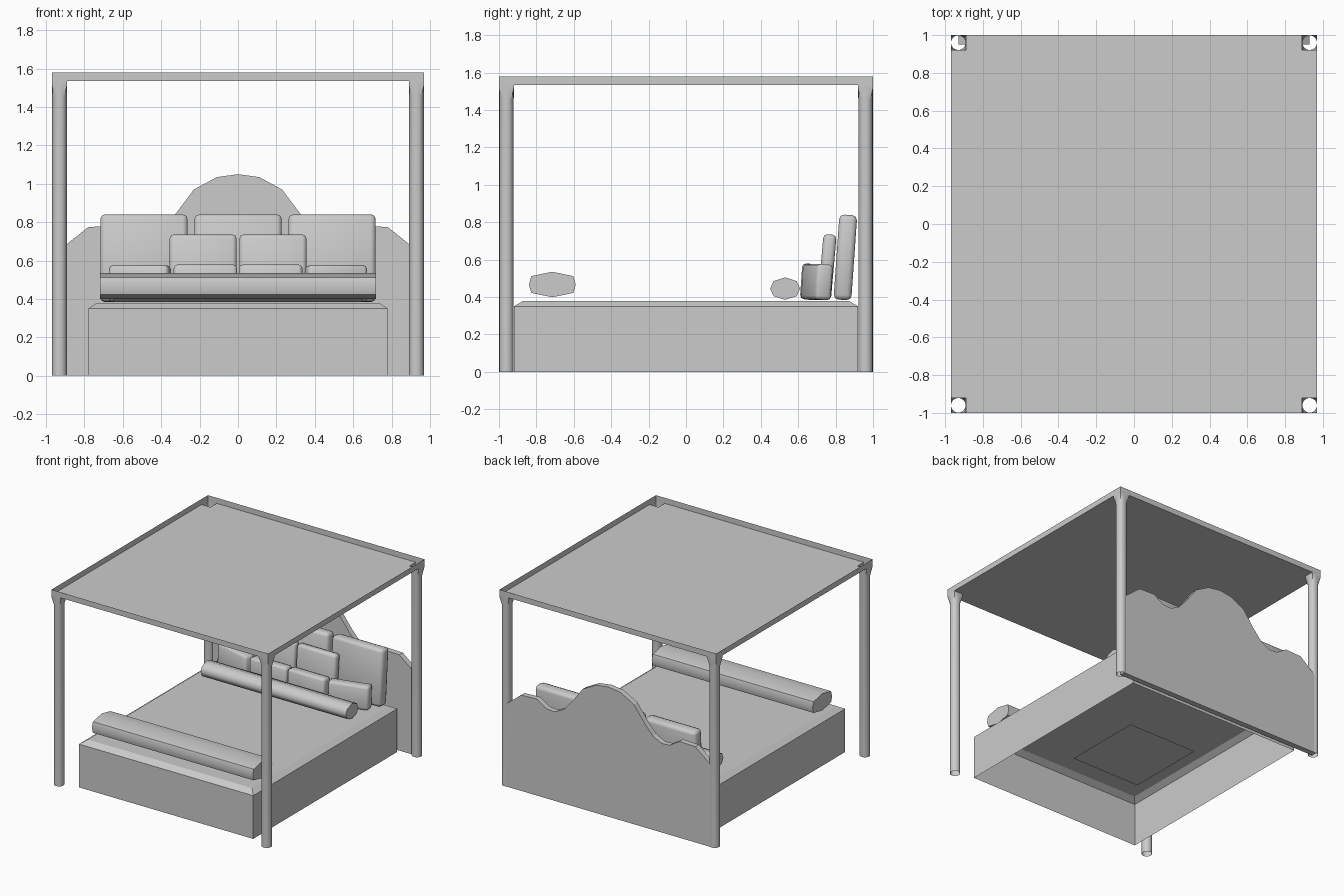
import bpy, bmesh
from math import cos, sin, pi, radians

if "Cube" in bpy.data.objects:
    bpy.data.objects.remove(bpy.data.objects["Cube"])


def finish(name, bm, smooth=None, fix=True):
    if fix:
        bmesh.ops.recalc_face_normals(bm, faces=bm.faces)
    me = bpy.data.meshes.new(name)
    bm.to_mesh(me)
    bm.free()
    ob = bpy.data.objects.new(name, me)
    bpy.context.collection.objects.link(ob)
    if smooth:
        bpy.ops.object.select_all(action='DESELECT')
        ob.select_set(True)
        bpy.context.view_layer.objects.active = ob
        bpy.ops.object.shade_smooth_by_angle(angle=radians(smooth))
    return ob


def loft(bm, rings, caps=True):
    """Skin a list of closed point rings."""
    vs = [[bm.verts.new(p) for p in r] for r in rings]
    n = len(vs[0])
    for a, b in zip(vs, vs[1:]):
        for i in range(n):
            j = (i + 1) % n
            bm.faces.new((a[i], a[j], b[j], b[i]))
    if caps:
        bm.faces.new(vs[0])
        bm.faces.new(vs[-1])
    return vs


def rect(x, y, z):
    return [(-x, -y, z), (x, -y, z), (x, y, z), (-x, y, z)]


# Mattress block, open underneath, with a chamfered top edge
bm = bmesh.new()
v = loft(bm, [rect(.78, .92, 0), rect(.78, .92, .35), rect(.735, .87, .38)], caps=False)
bm.faces.new(v[-1])
finish("mattress_base", bm)

# Small panel under the bed
bm = bmesh.new()
bm.faces.new([bm.verts.new(p) for p in reversed(rect(.31, .33, .08))])
finish("under_panel", bm, fix=False)

# Headboard with a scalloped outline
half = [(.11, 1.035), (.23, .97), (.32, .85), (.40, .76), (.48, .72), (.55, .725),
        (.64, .78), (.78, .775), (.93, .655), (.93, 0)]
outline = [(-x, z) for x, z in reversed(half)] + [(0, 1.05)] + half
bm = bmesh.new()
loft(bm, [[(x, y, z) for x, z in outline] for y in (.95, .995)])
finish("headboard", bm)

# Four hollow posts, round tube flaring to a square head
N = 16


def post_ring(cx, cy, z, square):
    pts = []
    for i in range(N):
        c, s = cos(2 * pi * i / N), sin(2 * pi * i / N)
        r = .04 / max(abs(c), abs(s)) if square else .039
        pts.append((cx + r * c, cy + r * s, z))
    return pts


for sx in (-1, 1):
    for sy in (-1, 1):
        bm = bmesh.new()
        cx, cy = sx * .93, sy * .96
        loft(bm, [post_ring(cx, cy, 0, False), post_ring(cx, cy, 1.46, False),
                  post_ring(cx, cy, 1.52, True), post_ring(cx, cy, 1.535, True)], caps=False)
        finish("%s_%s_post" % ("front" if sy < 0 else "back", "left" if sx < 0 else "right"), bm, 40)

# Canopy sheet notched at the posts
a, b, c, d = .97, .89, 1.0, .92
bm = bmesh.new()
sheet = [(-b, -c), (b, -c), (b, -d), (a, -d), (a, d), (b, d),
         (b, c), (-b, c), (-b, d), (-a, d), (-a, -d), (-b, -d)]
bm.faces.new([bm.verts.new((x, y, 1.535)) for x, y in sheet])
finish("canopy_sheet", bm, fix=False)

# Thin canopy rim
bm = bmesh.new()
loft(bm, [rect(a, c, 1.535), rect(a, c, 1.58)], caps=False)
finish("canopy_rim", bm, fix=False)


# Bolsters with an eight-sided flattened section
def bolster(name, length, y, z, w, h, mx, mz):
    sec = [(w, 0), (mx, mz), (0, h), (-mx, mz), (-w, 0), (-mx, -mz), (0, -h), (mx, -mz)]
    bm = bmesh.new()
    loft(bm, [[(x, y + p, z + q) for p, q in sec] for x in (-length, length)])
    finish(name, bm, 60)


bolster("foot_bolster", .72, -.715, .467, .125, .068, .112, .045)
bolster("head_bolster", .65, .53, .445, .08, .06, .062, .04)


# Pillows: rounded boxes leaning back
def pillow(name, x, y, z, w, t, h, lean, yaw=0, bevel=.025):
    bm = bmesh.new()
    bmesh.ops.create_cube(bm, size=1)
    bmesh.ops.scale(bm, vec=(w, t, h), verts=bm.verts)
    bmesh.ops.bevel(bm, geom=bm.edges[:], offset=bevel, segments=2, profile=.5, affect='EDGES')
    ob = finish(name, bm, 50)
    ob.location = (x, y, z)
    ob.rotation_euler = (radians(-lean), 0, radians(yaw))


for i, x in enumerate((-.49, 0, .49)):
    pillow("back_pillow_%d" % i, x, .852, .612, .455, .095, .455, 4)
for i, s in enumerate((-1, 1)):
    pillow("middle_pillow_%d" % i, s * .182, .755, .56, .35, .07, .35, 5, 0, .022)
    pillow("small_inner_pillow_%d" % i, s * .17, .658, .483, .33, .085, .19, 4, 0, .02)
    pillow("small_outer_pillow_%d" % i, s * .512, .70, .48, .32, .09, .19, 4, s * 15, .02)
